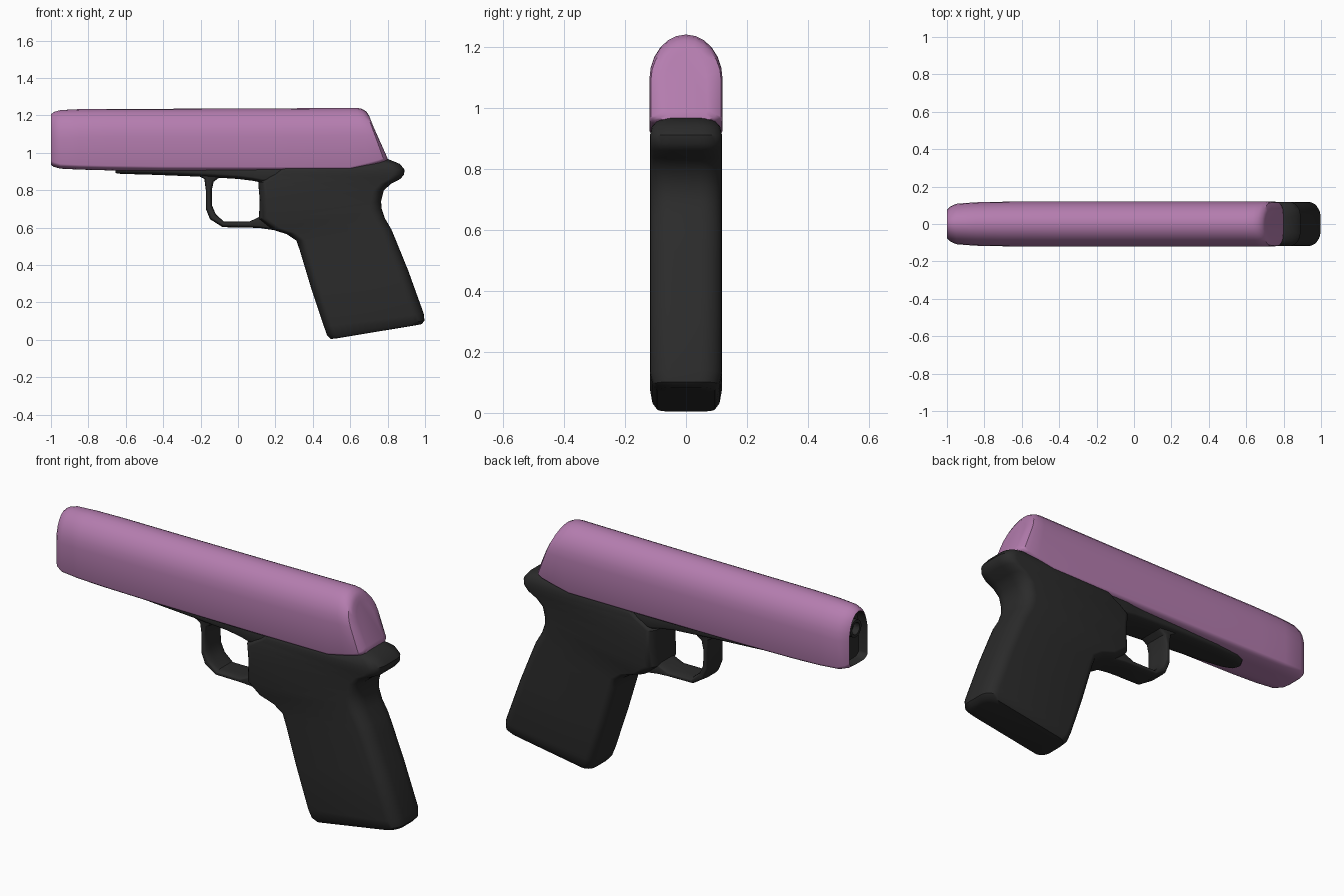
import bpy, bmesh, math
from mathutils import Vector

if "Cube" in bpy.data.objects:
    bpy.data.objects.remove(bpy.data.objects["Cube"])


def material(name, rgb):
    m = bpy.data.materials.new(name)
    m.diffuse_color = (*rgb, 1)
    m.use_nodes = True
    m.node_tree.nodes["Principled BSDF"].inputs["Base Color"].default_value = m.diffuse_color
    return m


MAUVE = material("mauve", (0.46, 0.205, 0.43))
BLACK = material("charcoal black", (0.024, 0.024, 0.024))


def section(a, b, w, ra, rb, n=6):
    """Rounded ring between two side-view points a and b, half-width w in y."""
    a, b = Vector((a[0], 0, a[1])), Vector((b[0], 0, b[1]))
    d = b - a
    length = d.length
    d.normalize()
    ra, rb = min(ra, length * 0.48), min(rb, length * 0.48)
    wa, wb = min(w, max(ra, w * 0.6)), min(w, max(rb, w * 0.6))
    half = []
    for i in range(n + 1):                      # corner at a
        t = math.pi / 2 * i / n
        half.append((ra * (1 - math.cos(t)), w - wa + wa * math.sin(t)))
    for i in range(n + 1):                      # corner at b
        t = math.pi / 2 * i / n
        half.append((length - rb + rb * math.sin(t), w - wb + wb * math.cos(t)))
    ring = half + [(s, -y) for s, y in reversed(half)]
    return [a + d * s + Vector((0, y, 0)) for s, y in ring]


def loft(name, rows, ra, rb, mat, recess=False):
    bm = bmesh.new()
    rings = [[bm.verts.new(p) for p in section(a, b, w, ra, rb)] for a, b, w in rows]
    for r0, r1 in zip(rings, rings[1:]):
        for i in range(len(r0)):
            j = (i + 1) % len(r0)
            bm.faces.new((r0[i], r0[j], r1[j], r1[i]))
    start = bm.faces.new(list(reversed(rings[0])))
    bm.faces.new(rings[-1])
    mats = [mat]
    if recess:                                  # dark hollow at the first end
        mats.append(BLACK)
        start.material_index = 1
        rim = bmesh.ops.inset_region(bm, faces=[start], thickness=0.012)
        for f in rim["faces"]:
            f.material_index = 1
        wall = bmesh.ops.inset_region(bm, faces=[start], thickness=0.002)
        for f in wall["faces"]:
            f.material_index = 1
        for v in start.verts:
            v.co.x += 0.05
    bmesh.ops.remove_doubles(bm, verts=bm.verts, dist=1e-5)
    bmesh.ops.recalc_face_normals(bm, faces=bm.faces)
    me = bpy.data.meshes.new(name)
    bm.to_mesh(me)
    bm.free()
    for m in mats:
        me.materials.append(m)
    ob = bpy.data.objects.new(name, me)
    bpy.context.collection.objects.link(ob)
    bpy.ops.object.select_all(action='DESELECT')
    ob.select_set(True)
    bpy.context.view_layer.objects.active = ob
    bpy.ops.object.shade_smooth_by_angle(angle=math.radians(40))
    return ob


# Upper slide: bottom point, top point, half-width from muzzle to sloping rear
slide_rows = [((x, zb), (x, zt), w) for x, zb, zt, w in (
    (-1.0, .935, 1.205, .075), (-.985, .925, 1.218, .092), (-.95, .915, 1.228, .108),
    (-.85, .91, 1.233, .116), (-.7, .906, 1.235, .119), (-.4, .902, 1.235, .12),
    (.2, .9, 1.237, .12), (.6, .9, 1.24, .12))]
slide_rows += [((.70, .922), (.635, 1.24), .12), ((.76, .938), (.66, 1.235), .12),
               ((.785, .948), (.685, 1.222), .115), ((.798, .955), (.70, 1.20), .097),
               ((.80, .97), (.708, 1.175), .07)]
loft("slide", slide_rows, 0.025, 0.15, MAUVE, recess=True)

# Grip and rear tang: front point, back point, half-width from the base up
loft("grip_frame", [
    ((.53, .008), (.96, .079), .07), ((.495, .004), (.982, .084), .095),
    ((.476, .025), (.997, .102), .11), ((.46, .07), (.993, .14), .118),
    ((.39, .28), (.91, .37), .118), ((.33, .48), (.845, .53), .118),
    ((.312, .53), (.82, .59), .118), ((.26, .565), (.785, .65), .118),
    ((.18, .59), (.768, .70), .118), ((.112, .645), (.765, .74), .118),
    ((.116, .75), (.78, .80), .118), ((.108, .84), (.82, .835), .118),
    ((.15, .87), (.868, .86), .118), ((.18, .885), (.888, .883), .118),
    ((.2, .9), (.89, .91), .118), ((.22, .92), (.866, .94), .112),
    ((.3, .93), (.80, .967), .09)], 0.045, 0.06, BLACK)

# Trigger guard strap: inner point, outer point along the loop
loft("trigger_guard", [(a, b, .07) for a, b in (
    ((-.09, .875), (-.22, .88)), ((-.13, .845), (-.18, .86)),
    ((-.14, .80), (-.172, .80)), ((-.14, .72), (-.172, .70)),
    ((-.118, .67), (-.15, .645)), ((-.075, .632), (-.082, .602)),
    ((.06, .632), (.06, .60)), ((.10, .65), (.12, .597)),
    ((.2, .7), (.2, .585)))], 0.012, 0.012, BLACK)

# Under-rail with rounded front tip
loft("under_rail", [((x, zb), (x, .93), w) for x, zb, w in (
    (-.655, .892, .02), (-.64, .888, .045), (-.59, .886, .065), (-.45, .882, .08),
    (-.2, .872, .09), (0, .86, .095), (.08, .85, .1), (.13, .84, .105),
    (.25, .84, .105))], 0.02, 0.02, BLACK)

# Barrel end inside the muzzle, a disc with a sunken bore
bm = bmesh.new()
bmesh.ops.create_cone(bm, cap_ends=True, segments=24, radius1=.045, radius2=.045, depth=.06)
tip = max(bm.faces, key=lambda f: f.calc_center_median().z)
bmesh.ops.inset_region(bm, faces=[tip], thickness=.014)
bmesh.ops.inset_region(bm, faces=[tip], thickness=.001)
for v in tip.verts:
    v.co.z -= .05
me = bpy.data.meshes.new("barrel_end")
bm.to_mesh(me)
bm.free()
me.materials.append(BLACK)
barrel = bpy.data.objects.new("barrel_end", me)
barrel.location = (-.955, 0, 1.11)
barrel.rotation_euler = (0, -math.pi / 2, 0)
bpy.context.collection.objects.link(barrel)
